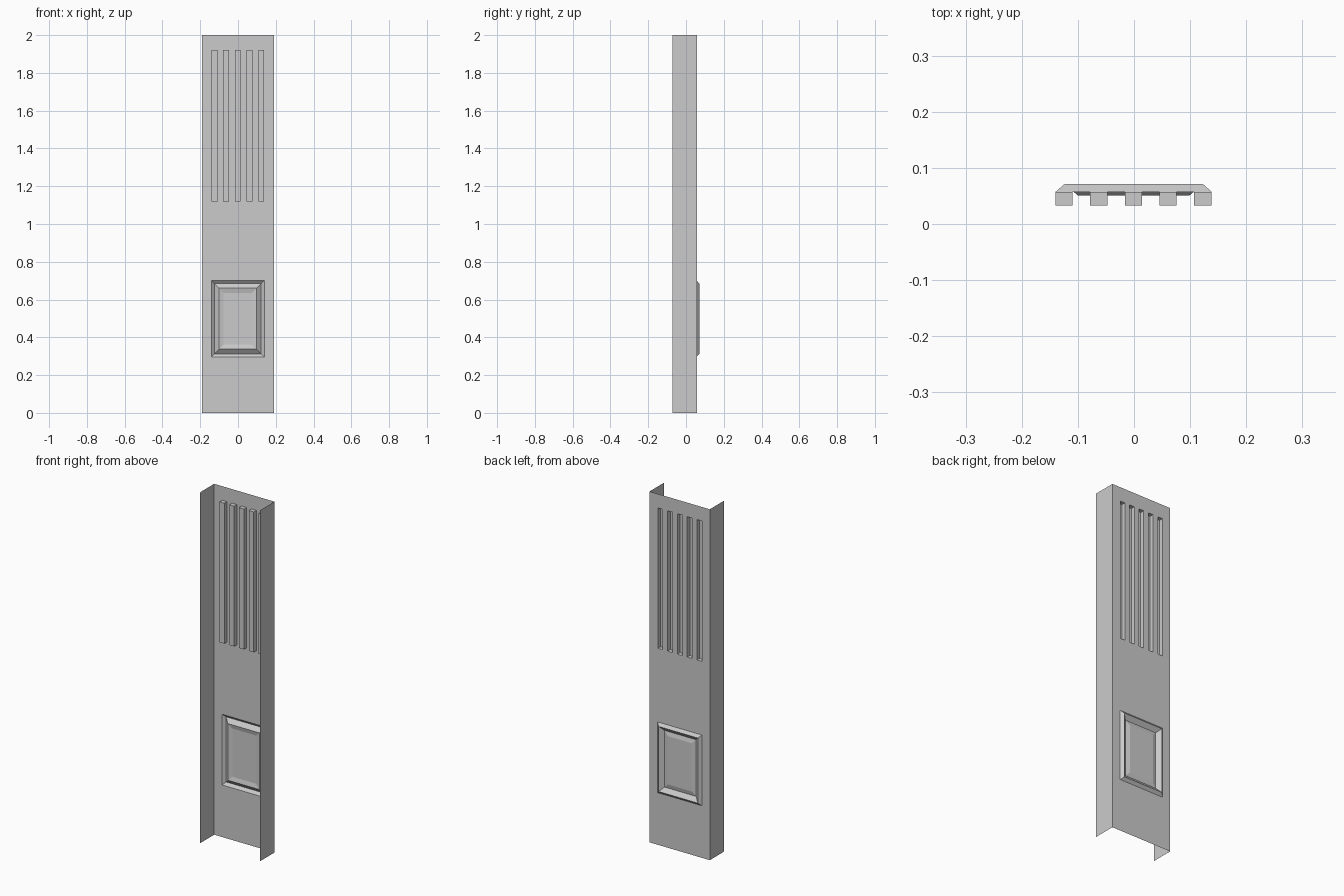
import bpy, bmesh

if "Cube" in bpy.data.objects:
    bpy.data.objects.remove(bpy.data.objects["Cube"])

H, W, BACK, FACE = 2.0, 0.19, -0.071, 0.057
FLUTE_Z = (1.12, 1.92)
flutes = [(-0.001 + i * 0.0618 - 0.0153, -0.001 + i * 0.0618 + 0.0153) for i in range(-2, 3)]
PANEL = (-0.14, 0.139, 0.297, 0.70)


def finish(bm, name):
    bmesh.ops.remove_doubles(bm, verts=bm.verts, dist=1e-5)
    me = bpy.data.meshes.new(name)
    bm.to_mesh(me)
    bm.free()
    ob = bpy.data.objects.new(name, me)
    bpy.context.collection.objects.link(ob)
    return ob


def quad(bm, *pts):
    bm.faces.new([bm.verts.new(p) for p in pts])


def face_rect(bm, x0, x1, z0, z1, y=FACE):
    # rectangle facing +y
    quad(bm, (x0, y, z0), (x0, y, z1), (x1, y, z1), (x1, y, z0))


def stepped_panel(name, x0, x1, z0, z1, profile):
    # mitred rectangular rings following (inset, y) steps, closed by a flat panel
    bm = bmesh.new()
    rings = [[(x0 + d, y, z0 + d), (x0 + d, y, z1 - d), (x1 - d, y, z1 - d), (x1 - d, y, z0 + d)]
             for d, y in profile]
    for a, b in zip(rings, rings[1:]):
        for i in range(4):
            j = (i + 1) % 4
            quad(bm, a[i], a[j], b[j], b[i])
    quad(bm, *rings[-1])
    return finish(bm, name)


# thin open channel: face sheet with openings, plus two side returns
bm = bmesh.new()
px0, px1, pz0, pz1 = PANEL
face_rect(bm, -W, W, 0, pz0)
face_rect(bm, -W, px0, pz0, pz1)
face_rect(bm, px1, W, pz0, pz1)
face_rect(bm, -W, W, pz1, FLUTE_Z[0])
face_rect(bm, -W, W, FLUTE_Z[1], H)
edges = [-W] + [x for f in flutes for x in f] + [W]
for x0, x1 in zip(edges[::2], edges[1::2]):
    face_rect(bm, x0, x1, *FLUTE_Z)
quad(bm, (W, BACK, 0), (W, FACE, 0), (W, FACE, H), (W, BACK, H))
quad(bm, (-W, FACE, 0), (-W, BACK, 0), (-W, BACK, H), (-W, FACE, H))
finish(bm, "pilaster_shell")

# square flutes sunk into the face
for i, (x0, x1) in enumerate(flutes):
    stepped_panel(f"flute_{i + 1}", x0, x1, *FLUTE_Z, [(0, FACE), (0, 0.033)])

# moulded frame with a raised centre panel
stepped_panel("raised_panel", *PANEL,
              [(0, FACE), (0.016, 0.071), (0.04, 0.051), (0.064, FACE)])
